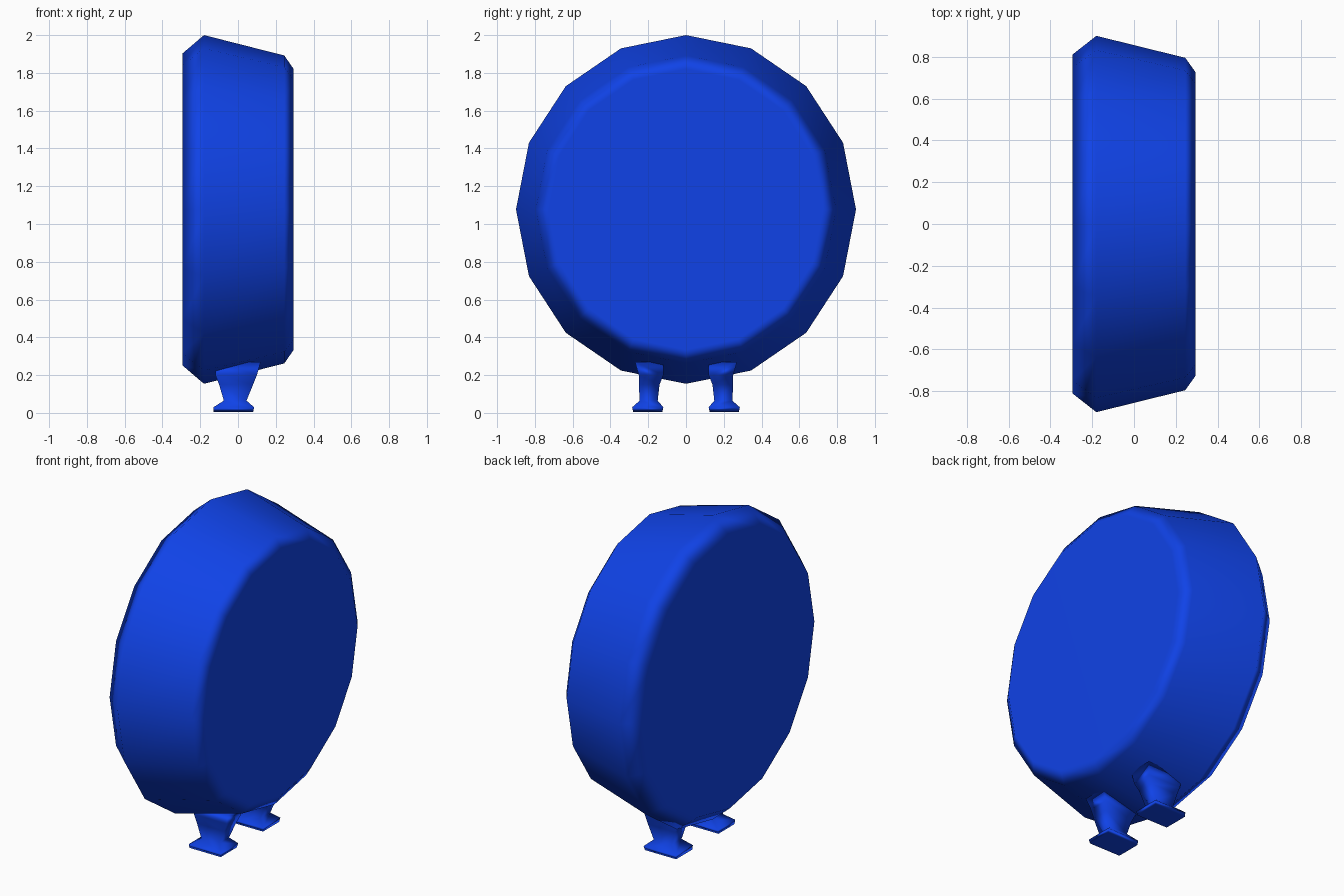
import bpy, bmesh
from math import cos, sin, tau

if "Cube" in bpy.data.objects:
    bpy.data.objects.remove(bpy.data.objects["Cube"])

blue = bpy.data.materials.new("blue")
blue.diffuse_color = (0.005, 0.055, 0.8, 1)
blue.use_nodes = True
blue.node_tree.nodes["Principled BSDF"].inputs["Base Color"].default_value = blue.diffuse_color


def loft(name, rings):
    """Skin a list of equal-length vertex rings, closing both ends."""
    bm = bmesh.new()
    loops = [[bm.verts.new(p) for p in ring] for ring in rings]
    n = len(loops[0])
    for a, b in zip(loops, loops[1:]):
        for i in range(n):
            j = (i + 1) % n
            bm.faces.new((a[i], a[j], b[j], b[i]))
    bm.faces.new(loops[0])
    bm.faces.new(loops[-1])
    bmesh.ops.recalc_face_normals(bm, faces=bm.faces)
    for f in bm.faces:
        f.smooth = True
    mesh = bpy.data.meshes.new(name)
    bm.to_mesh(mesh)
    bm.free()
    mesh.materials.append(blue)
    obj = bpy.data.objects.new(name, mesh)
    bpy.context.collection.objects.link(obj)
    # large flat faces keep their shading, edges stay soft
    mod = obj.modifiers.new("weighted_normals", 'WEIGHTED_NORMAL')
    mod.weight = 60
    return obj


# Round body: 16-sided, slightly taller than wide, axis along x
SIDES, CENTRE_Z = 16, 1.077
profile = [(-0.295, 0.81, 0.825), (-0.18, 0.90, 0.923),
           (0.245, 0.795, 0.815), (0.295, 0.725, 0.743)]
loft("body", [[(x, ry * sin(tau * i / SIDES), CENTRE_Z + rz * cos(tau * i / SIDES))
               for i in range(SIDES)] for x, ry, rz in profile])

# Legs with flared square feet: z, x range, y range (mirrored for the other side)
leg_sections = [(0.005, -0.13, 0.08, 0.125, 0.28),
                (0.03, -0.13, 0.085, 0.12, 0.285),
                (0.065, -0.075, 0.045, 0.15, 0.245),
                (0.15, -0.10, 0.08, 0.14, 0.25),
                (0.20, -0.12, 0.10, 0.12, 0.25),
                (0.27, -0.12, 0.12, 0.12, 0.27)]
for side, s in (("right", 1), ("left", -1)):
    loft(side + "_leg", [[(x0, s * y0, z), (x1, s * y0, z), (x1, s * y1, z), (x0, s * y1, z)]
                         for z, x0, x1, y0, y1 in leg_sections])
